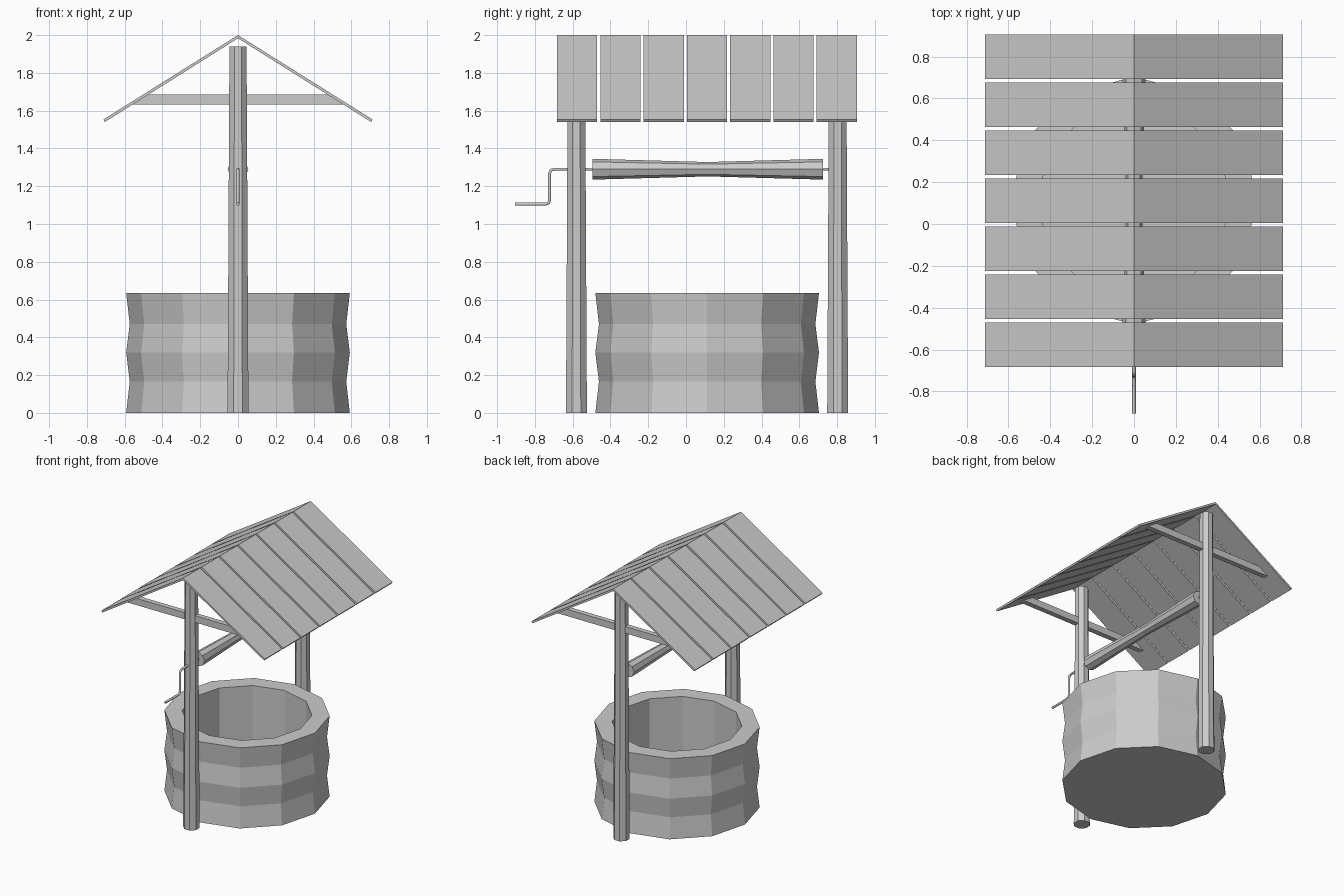
import bpy, bmesh
from math import sin, cos, pi
from mathutils import Matrix, Vector

if "Cube" in bpy.data.objects:
    bpy.data.objects.remove(bpy.data.objects["Cube"])

CY = 0.112        # centre of the well along y
AXLE_Z = 1.29


def finish(bm, name, loc=(0, 0, 0)):
    bmesh.ops.recalc_face_normals(bm, faces=bm.faces)
    me = bpy.data.meshes.new(name)
    bm.to_mesh(me)
    bm.free()
    ob = bpy.data.objects.new(name, me)
    ob.location = loc
    bpy.context.collection.objects.link(ob)
    return ob


def lathe(name, profile, sides, phase=0, loc=(0, 0, 0), along_y=False):
    """Rings of (radius, height), bridged with quads and capped at both ends."""
    bm = bmesh.new()
    rings = [[bm.verts.new((r * cos(phase + 2 * pi * i / sides),
                            r * sin(phase + 2 * pi * i / sides), z))
              for i in range(sides)] for r, z in profile]
    for a, b in zip(rings, rings[1:]):
        for i in range(sides):
            j = (i + 1) % sides
            bm.faces.new((a[i], a[j], b[j], b[i]))
    bm.faces.new(rings[0])
    bm.faces.new(rings[-1])
    if along_y:
        bm.transform(Matrix.Rotation(-pi / 2, 4, 'X'))
    return finish(bm, name, loc)


def extrude_y(name, outline, y0, y1):
    """Extrude an (x, z) outline between two y values."""
    bm = bmesh.new()
    face = bm.faces.new([bm.verts.new((x, y0, z)) for x, z in outline])
    new = bmesh.ops.extrude_face_region(bm, geom=[face])["geom"]
    bmesh.ops.translate(bm, vec=(0, y1 - y0, 0),
                        verts=[v for v in new if isinstance(v, bmesh.types.BMVert)])
    return finish(bm, name)


# Stone wall: wavy outside, plain inside, closed bottom
lathe("well_wall", [(0.592, 0), (0.573, 0.165), (0.592, 0.32), (0.573, 0.47),
                    (0.592, 0.635), (0.465, 0.635), (0.465, 0.02)],
      12, loc=(0, CY, 0))

# Tapered posts with a cross beam through each
for label, y in (("front", -0.58), ("back", 0.803)):
    lathe(label + "_post", [(0.060, 0), (0.049, 1.94)], 8, pi / 8, (0, y, 0))
    extrude_y(label + "_beam",
              [(-0.565, 1.632), (0.565, 1.632), (0.482, 1.685), (-0.482, 1.685)],
              y - 0.02, y + 0.02)

# Roof planks, seven on each slope
for side, s in (("left", -1), ("right", 1)):
    for i in range(7):
        y = -0.683 + i * 0.2292
        extrude_y(f"{side}_roof_plank_{i + 1}",
                  [(0, 2.0), (s * 0.713, 1.553), (s * 0.705, 1.54), (0, 1.983)],
                  y, y + 0.213)

# Rope roller, narrow in the middle
lathe("roller", [(0.055, -0.61), (0.038, 0), (0.055, 0.61)], 8,
      loc=(0, CY + 0.003, AXLE_Z), along_y=True)

# Axle and crank handle as one bent rod
cu = bpy.data.curves.new("crank", 'CURVE')
cu.dimensions = '3D'
cu.bevel_depth = 0.009
cu.bevel_resolution = 1
cu.use_fill_caps = True
path = [(0.80, 1.29), (-0.70, 1.29), (-0.716, 1.284), (-0.722, 1.268),
        (-0.722, 1.127), (-0.728, 1.111), (-0.744, 1.105), (-0.905, 1.105)]
sp = cu.splines.new('POLY')
sp.points.add(len(path) - 1)
for p, (y, z) in zip(sp.points, path):
    p.co = (0, y, z, 1)
bpy.context.collection.objects.link(bpy.data.objects.new("crank", cu))
